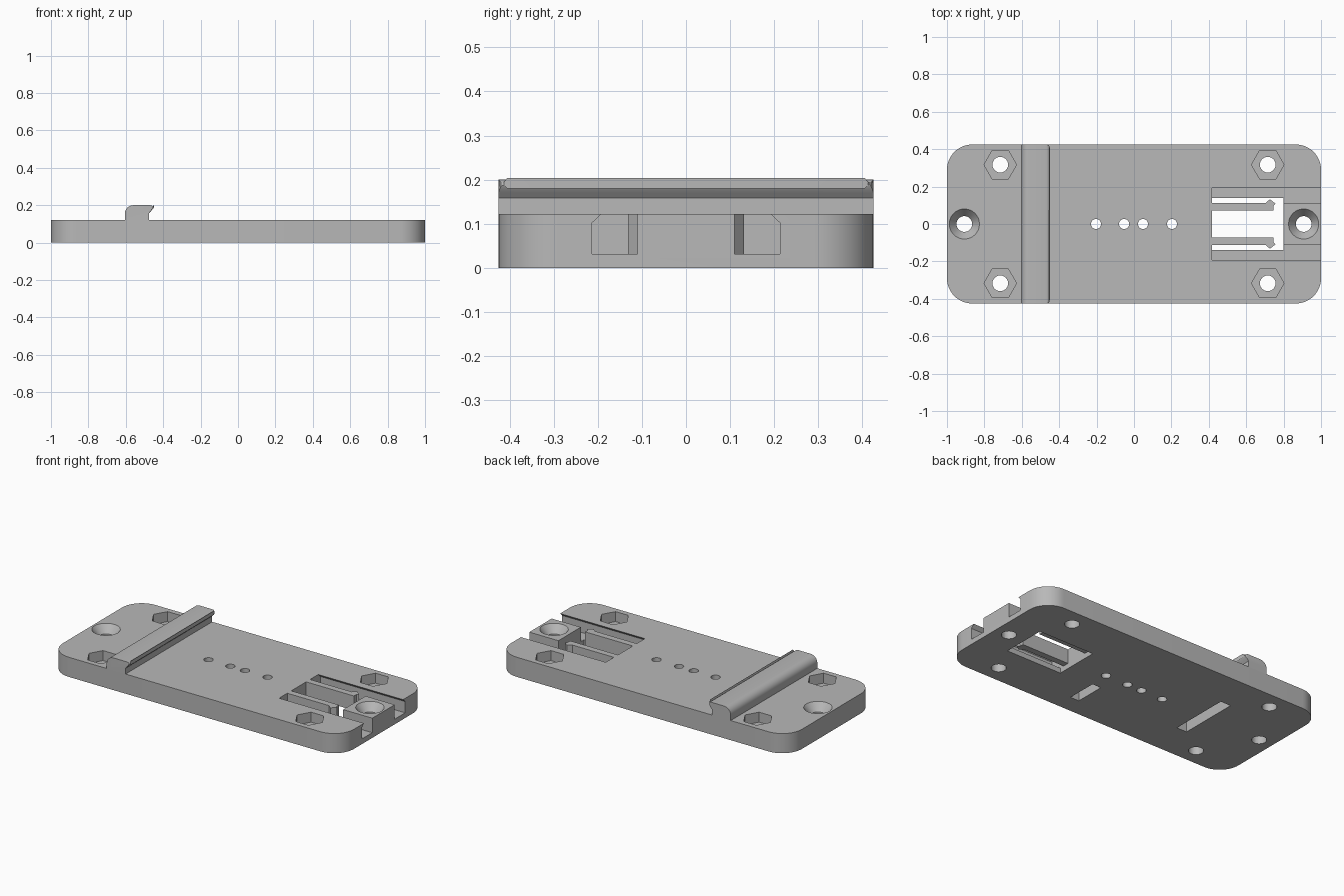
import bpy, bmesh, math

if "Cube" in bpy.data.objects:
    bpy.data.objects.remove(bpy.data.objects["Cube"])

T = 0.122          # plate thickness
W = 0.425          # half width of plate
grey = bpy.data.materials.new("grey plastic")
grey.diffuse_color = (0.48, 0.48, 0.48, 1)
grey.use_nodes = True
grey.node_tree.nodes["Principled BSDF"].inputs["Base Color"].default_value = grey.diffuse_color


def prism(name, pts, axis, lo, hi):
    """Extrude a closed 2D profile along one axis (profile uses the other two in order)."""
    def place(p, h):
        c = list(p)
        c.insert("xyz".index(axis), h)
        return c
    bm = bmesh.new()
    a = [bm.verts.new(place(p, lo)) for p in pts]
    b = [bm.verts.new(place(p, hi)) for p in pts]
    n = len(pts)
    bm.faces.new(a)
    bm.faces.new(b)
    for i in range(n):
        j = (i + 1) % n
        bm.faces.new((a[i], a[j], b[j], b[i]))
    bmesh.ops.recalc_face_normals(bm, faces=bm.faces[:])
    return finish(name, bm)


def finish(name, bm):
    me = bpy.data.meshes.new(name)
    bm.to_mesh(me)
    bm.free()
    me.materials.append(grey)
    ob = bpy.data.objects.new(name, me)
    bpy.context.collection.objects.link(ob)
    return ob


def ngon(x, y, r, n):
    return [(x + r * math.cos(2 * math.pi * i / n), y + r * math.sin(2 * math.pi * i / n))
            for i in range(n)]


def rect(x0, x1, y0, y1):
    return [(x0, y0), (x1, y0), (x1, y1), (x0, y1)]


def cone(x, r0, r1, z0, z1):
    bm = bmesh.new()
    bmesh.ops.create_cone(bm, cap_ends=True, segments=48, radius1=r0, radius2=r1, depth=z1 - z0)
    bmesh.ops.translate(bm, verts=bm.verts[:], vec=(x, 0, (z0 + z1) / 2))
    return finish("cutter", bm)


def activate(ob):
    bpy.ops.object.select_all(action='DESELECT')
    bpy.context.view_layer.objects.active = ob
    ob.select_set(True)


def cut(ob, cutter):
    cutter.hide_render = True
    activate(ob)
    m = ob.modifiers.new("cut", 'BOOLEAN')
    m.operation, m.solver, m.object = 'DIFFERENCE', 'EXACT', cutter
    bpy.ops.object.modifier_apply(modifier=m.name)
    bpy.data.objects.remove(cutter)


# Base plate with rounded corners
R, outline = 0.135, []
for k, (sx, sy) in enumerate([(1, 1), (-1, 1), (-1, -1), (1, -1)]):
    for i in range(13):
        t = math.radians(90 * k + 7.5 * i)
        outline.append((sx * (1 - R) + R * math.cos(t), sy * (W - R) + R * math.sin(t)))
plate = prism("base_plate", outline, 'z', 0, T)

# Corner screw holes with hexagonal nut pockets, and countersunk end holes
for sx in (-1, 1):
    for sy in (-1, 1):
        cut(plate, prism("cutter", ngon(sx * 0.715, sy * 0.317, 0.087, 6), 'z', 0.06, 0.3))
        cut(plate, prism("cutter", ngon(sx * 0.715, sy * 0.317, 0.042, 32), 'z', -0.1, 0.3))
    cut(plate, cone(sx * 0.907, 0.042, 0.042, -0.1, 0.3))
    cut(plate, cone(sx * 0.907, 0.036, 0.0845, T - 0.055, T + 0.005))

# Row of small through holes
for x in (-0.203, -0.053, 0.048, 0.203):
    cut(plate, prism("cutter", ngon(x, 0, 0.027, 24), 'z', -0.1, 0.3))

# Latch window and the two undercut side channels
cut(plate, prism("cutter", rect(0.417, 0.80, -0.14, 0.14), 'z', -0.1, 0.3))
for s in (-1, 1):
    channel = [(0.11, 0.032), (0.213, 0.032), (0.213, 0.102), (0.192, T), (0.192, 0.2), (0.11, 0.2)]
    cut(plate, prism("cutter", [(s * y, z) for y, z in channel], 'x', 0.417, 1.1))

# Slots in the underside
cut(plate, prism("cutter", rect(-0.54, -0.47, -0.19, 0.19), 'z', -0.1, 0.1))
cut(plate, prism("cutter", rect(0.14, 0.20, -0.31, -0.12), 'z', -0.1, 0.09))

# Hooked rail across the plate
profile = [(-0.475, T), (-0.475, 0.158), (-0.45, 0.184), (-0.45, 0.2)]
for i in range(9):
    t = math.radians(90 + 90 * i / 8)
    profile.append((-0.56 + 0.045 * math.cos(t), 0.155 + 0.045 * math.sin(t)))
profile.append((-0.605, T))
rail = prism("hook_rail", profile, 'y', -W, W)
bm = bmesh.new()
bm.from_mesh(rail.data)
lip = [e for e in bm.edges if all(v.co.x > -0.455 and abs(v.co.y) > W - 0.01 for v in e.verts)]
bmesh.ops.bevel(bm, geom=lip, offset=0.02, segments=4, profile=0.5, affect='EDGES')
bm.to_mesh(rail.data)
bm.free()

# Flexible latch arms with catch teeth
parts = [plate, rail]
arm = [(0.417, 0.073), (0.745, 0.073), (0.745, 0.098), (0.757, 0.108), (0.727, 0.132),
       (0.703, 0.112), (0.417, 0.112)]
for s, side in ((-1, "front"), (1, "back")):
    parts.append(prism("latch_arm_" + side, [(x, s * y) for x, y in arm], 'z', 0.032, T))

# Smooth curved walls, keep edges sharp
for ob in parts:
    activate(ob)
    bpy.ops.object.shade_smooth_by_angle(angle=math.radians(30))
